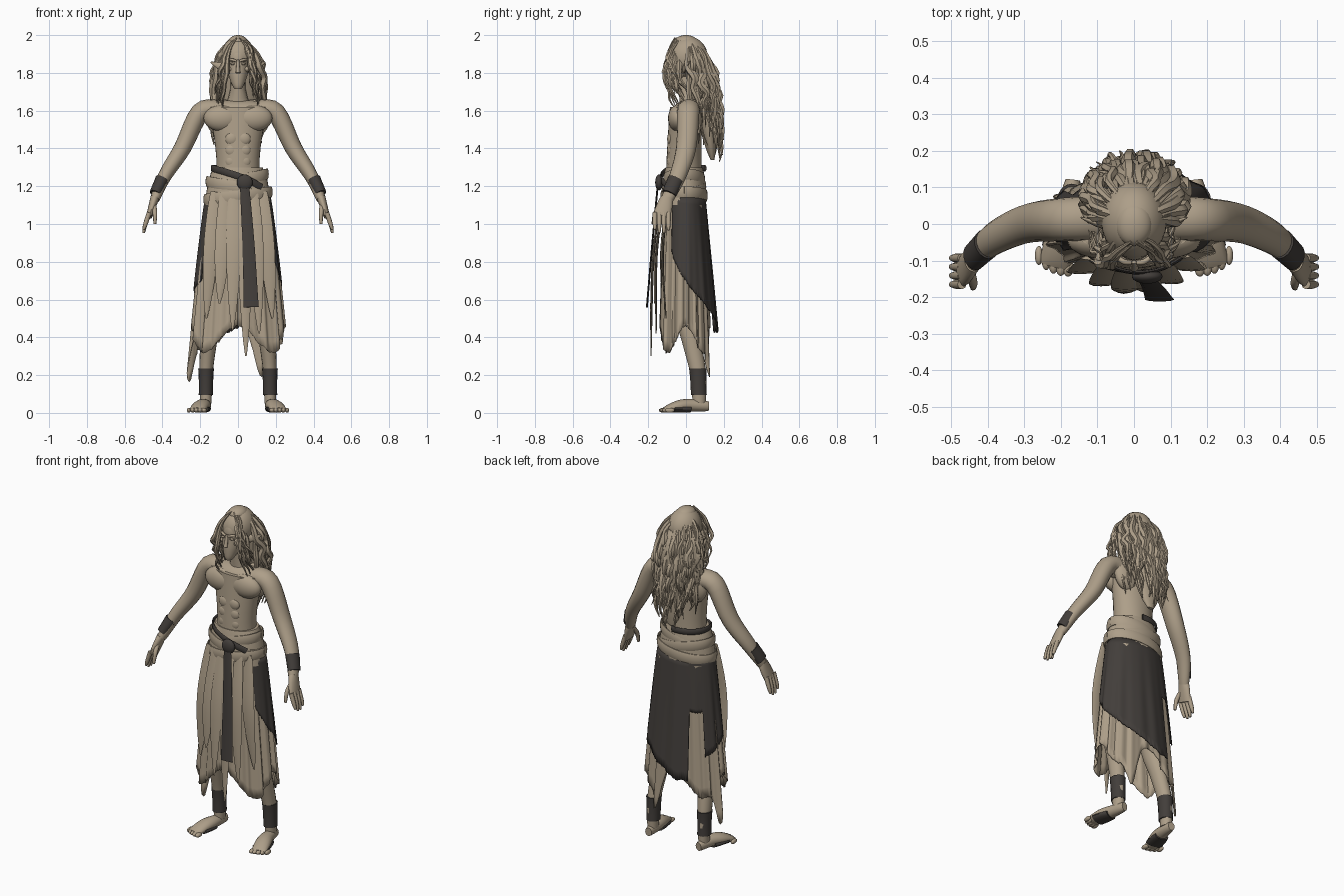
import bpy, bmesh, math, random
from mathutils import Vector, Matrix

random.seed(4)
cube = bpy.data.objects.get("Cube")
if cube:
    bpy.data.objects.remove(cube)
ACROSS, DEPTH, UP = Vector((1, 0, 0)), Vector((0, 1, 0)), Vector((0, 0, 1))


def material(name, *colour):
    mat = bpy.data.materials.new(name)
    mat.use_nodes = True
    mat.diffuse_color = (*colour, 1)
    mat.node_tree.nodes["Principled BSDF"].inputs["Base Color"].default_value = (*colour, 1)
    return mat


TAN = material("warm_tan", .42, .345, .25)
DARK = material("dark_leather", .055, .048, .043)


def finish(bm, name, mat, mirror=False, thickness=0):
    bmesh.ops.recalc_face_normals(bm, faces=bm.faces)
    mesh = bpy.data.meshes.new(name)
    bm.to_mesh(mesh)
    bm.free()
    mesh.materials.append(mat)
    mesh.shade_smooth()
    mesh.set_sharp_from_angle(angle=math.radians(50))
    part = bpy.data.objects.new(name, mesh)
    bpy.context.collection.objects.link(part)
    if thickness:
        part.modifiers.new("Thickness", "SOLIDIFY").thickness = thickness
    if mirror:
        part.modifiers.new("Mirror", "MIRROR").use_mirror_merge = False


def lerp(start, end, amount):
    return start + (end - start) * amount


def spline(points, steps):
    """Smooth curve through a few points."""
    ends = [Vector(p) for p in (points[0], *points, points[-1])]
    path = []
    for before, start, end, after in zip(ends, ends[1:], ends[2:], ends[3:]):
        for step in range(steps):
            t = step / steps
            bend_in, bend_out = (end - before) / 2, (after - start) / 2
            ease = t * t * (3 - 2 * t)
            path.append(start.lerp(end, ease) + bend_in * t * (1 - t) ** 2 - bend_out * t * t * (1 - t))
    return path + [ends[-1]]


def sweep(bm, points, wide, deep=None, sides=16, steps=5, ref=DEPTH):
    """Skin ovals along a curve; wide and deep are (start, end, bulge). No ref keeps the ovals level."""
    path = spline(points, steps)
    last = len(path) - 1
    rings = []
    for i, centre in enumerate(path):
        along = path[min(i + 1, last)] - path[max(i - 1, 0)]
        u = along.cross(ref).normalized() if ref else ACROSS
        v = along.cross(u).normalized() if ref else DEPTH
        swell = math.sin(math.pi * i / last)
        half_u, half_v = (lerp(r[0], r[1], i / last) + r[2] * swell for r in (wide, deep or wide))
        angles = [math.tau * k / sides for k in range(sides)]
        rings.append([bm.verts.new(centre + u * half_u * math.cos(a) + v * half_v * math.sin(a)) for a in angles])
    for ring, following in zip(rings, rings[1:]):
        for k in range(sides):
            bm.faces.new((ring[k], ring[k - 1], following[k - 1], following[k]))
    bm.faces.new(rings[0])
    bm.faces.new(rings[-1])


def ball(bm, place, size):
    matrix = Matrix.Translation(place) @ Matrix.Diagonal((*size, 1))
    bmesh.ops.create_uvsphere(bm, u_segments=24, v_segments=16, radius=1, matrix=matrix)


def tube(name, mat, points, wide, deep=None, mirror=False, **options):
    bm = bmesh.new()
    sweep(bm, points, wide, deep, **options)
    finish(bm, name, mat, mirror)


# torso, shoulders and neck
bm = bmesh.new()
sweep(bm, [(0, -.01, 1.1), (0, -.01, 1.35), (0, 0, 1.62)], (.14, .17, -.04), (.1, .085, 0), sides=32, ref=None)
ball(bm, (0, .012, 1.59), (.21, .085, .068))
sweep(bm, [(0, .03, 1.6), (0, 0, 1.78)], (.09, .04, -.02), (.06, .045, 0), ref=None)
finish(bm, "torso", TAN)

# shallow chest, stomach and back muscles
bm = bmesh.new()
ball(bm, (.082, -.045, 1.56), (.1, .05, .07))
ball(bm, (.08, .045, 1.56), (.09, .045, .1))
for row in range(3):
    ball(bm, (.032, -.08, 1.45 - row * .06), (.036, .02, .036))
finish(bm, "muscles", TAN, mirror=True)

# arms, wrist bands and hands
tube("arm", TAN, [(.1, .015, 1.6), (.2, .012, 1.59), (.295, 0, 1.4), (.39, -.045, 1.25), (.44, -.1, 1.13)],
     (.055, .024, .006), (.062, .032, .006), mirror=True)
tube("wrist_band", DARK, [(.402, -.055, 1.235), (.438, -.09, 1.16)], (.037, .031, 0), (.043, .039, 0), mirror=True)
bm = bmesh.new()
sweep(bm, [(.44, -.1, 1.14), (.47, -.13, 1.04)], (.024, .016, 0), (.032, .044, .005))
for finger in range(4):
    y = -.165 + finger * .024
    length = .08 + .02 * math.sin(finger)
    sweep(bm, [(.47, y, 1.06), (.49, y, 1), (.5, y, 1.05 - length)], (.013, .006, .002), sides=8)
sweep(bm, [(.45, -.12, 1.11), (.44, -.16, 1.06), (.44, -.175, 1)], (.014, .007, .002), sides=8)
finish(bm, "hand", TAN, mirror=True)

# legs, ankle wraps, feet and dark sole bindings
tube("leg", TAN, [(.09, 0, 1.1), (.13, -.01, .6), (.155, .03, .38), (.17, .065, .2), (.17, .07, .05)],
     (.08, .03, -.01), (.09, .035, -.01), mirror=True, ref=None)
tube("ankle_wrap", DARK, [(.169, .063, .235), (.17, .068, .095)], (.042, .038, -.002), (.047, .042, -.002),
     mirror=True, ref=None)
bm = bmesh.new()
sweep(bm, [(.167, .12, .035), (.18, .02, .04), (.2, -.05, .034), (.217, -.115, .016)],
      (.02, .042, .012), (.025, .012, .015), ref=UP)
for toe in range(5):
    ball(bm, (.18 + toe * .02, -.118 + .002 * toe * toe, .014), (.015 - toe * .001, .026, .013))
finish(bm, "foot", TAN, mirror=True)
tube("sole_binding", DARK, [(.182, .02, .021), (.203, -.07, .021)], (.04, .05, .003), (.02, .02, 0),
     mirror=True, ref=UP)

# head, nose, lips and chin
bm = bmesh.new()
ball(bm, (0, 0, 1.87), (.07, .1, .1))
sweep(bm, [(0, -.02, 1.86), (0, -.055, 1.78), (0, -.085, 1.715)], (.066, .018, .006), (.09, .02, .003),
      sides=28, ref=None)
sweep(bm, [(0, -.103, 1.87), (0, -.12, 1.8)], (.006, .013, 0), (.006, .011, 0), sides=10)
for lip in (1.769, 1.762):
    ball(bm, (0, -.104, lip), (.018, .008, .004))
finish(bm, "head", TAN)

# brows, eyes, cheeks and pointed ears
bm = bmesh.new()
sweep(bm, [(.008, -.106, 1.862), (.03, -.102, 1.869), (.056, -.08, 1.867)], (.006, .005, .002), sides=8, ref=UP)
ball(bm, (.028, -.1, 1.848), (.014, .008, .006))
ball(bm, (.044, -.07, 1.82), (.02, .025, .016))
sweep(bm, [(.06, -.01, 1.825), (.1, 0, 1.838), (.145, .018, 1.857)], (.028, .002, .003), (.01, .002, .002))
finish(bm, "brows_and_ears", TAN, mirror=True)

# hair cap and the mass falling down the back
bm = bmesh.new()
ball(bm, (0, .01, 1.885), (.09, .105, .108))
ball(bm, (0, 0, 1.965), (.05, .06, .035))
sweep(bm, [(0, .03, 1.92), (0, .1, 1.62), (0, .14, 1.34)], (.075, .02, .06), (.07, .01, .02), sides=24, ref=None)
finish(bm, "hair_mass", TAN)


def lock(bm, place, width, wave):
    """One wavy tapering strand; place gives its point at each fraction of its length."""
    points = []
    for n in range(9):
        sway = wave * min(1, n / 3)
        jitter = Vector((random.uniform(-sway, sway), random.uniform(-sway, sway), 0))
        points.append(Vector(place(n / 8)) + jitter)
    sweep(bm, points, (width / 3, width / 6, width), sides=6, steps=3)


# loose locks: around the back and sides, then framing the face
bm = bmesh.new()
count = 56
for i in range(count):
    angle = math.radians(lerp(-15, 195, (i + random.random()) / count))
    c, s = math.cos(angle), math.sin(angle)
    end = random.uniform(1.28, 1.5) + abs(c) / 8

    def fall(f):
        out = .015 + .112 * (1 - (1 - f) ** 5)
        return out * c, .01 + .085 * f + out * s * (1 - f / 4), lerp(1.983, end, f)
    lock(bm, fall, random.uniform(.008, .018), .017)
for i in range(28):
    side = 1 if i % 2 else -1
    back, end, spread = random.random() * .08, random.uniform(1.59, 1.76), random.uniform(.075, .11)

    def frame(f):
        return side * (.008 + spread * math.sqrt(f)), back - .06 - .055 * math.sin(math.pi * f), lerp(1.985, end, f)
    lock(bm, frame, random.uniform(.006, .012), .01)
finish(bm, "hair_locks", TAN)


def drape(name, mat, first, final, hem, offset, back_flare, pleats, fold):
    """Pleated cloth around the hips, from angle first to final, with a hem height rule."""
    bm = bmesh.new()
    rows, cols, top = 14, 160, 1.14
    grid = []
    for i in range(cols + 1):
        degrees = lerp(first, final, i / cols)
        angle = math.radians(degrees)
        low = hem(degrees) + random.uniform(-.006, .006)
        wave = math.sin(pleats * angle) + math.sin(pleats * 1.7 * angle) / 2
        column = []
        for j in range(rows + 1):
            z = lerp(top, low, j / rows)
            t = (top - z) / .8
            pleat = 1 + fold * min(1, t * 2) * wave
            x = (.165 + offset + .09 * t ** .85) * math.cos(angle)
            reach = .095 + back_flare * t if angle % math.tau < math.pi else .115 + .025 * t
            column.append(bm.verts.new((x * pleat, (reach + offset) * math.sin(angle) * pleat, z)))
        grid.append(column)
    for left, right in zip(grid, grid[1:]):
        for j in range(rows):
            bm.faces.new((left[j], right[j], right[j + 1], left[j + 1]))
    finish(bm, name, mat, thickness=.005)


# tan underskirt with two trailing tails, dark overskirt cut away at the back
def under_hem(degrees):
    tails = sum(drop * math.exp(-((degrees - tail) / 9) ** 2) for tail, drop in ((64, .18), (163, .25)))
    return .39 + .07 * math.cos(math.radians(4 * degrees)) - tails


def outer_hem(degrees):
    if degrees < 118:
        return lerp(.87, .42, ((degrees + 36) / 140) ** .7) if degrees < 104 else .43
    return .83 if degrees < 143 else .57 + (degrees - 143) / 500


drape("under_skirt", TAN, -90, 270, under_hem, 0, .035, 18, .035)
drape("outer_skirt", DARK, -36, 212, outer_hem, .009, .075, 12, .015)

# dark sash tail and ragged strips at the front
tube("front_sash", DARK, [(.035, -.15, 1.2), (.055, -.178, .9), (.07, -.207, .56)],
     (.024, .04, 0), (.005, .005, 0), sides=8)
bm = bmesh.new()
for i, low in enumerate((.5, .58, .44, .3, .42, .5)):
    x = .05 * i - .12
    reach = 5 * x * x - .19
    sweep(bm, [(x, 2 * x * x - .122, 1.17), (x * 1.2, reach * .6 - .06, .85), (x * 1.4, reach, low)],
          (.025, .004, .025), (.005, .003, .002), sides=8)
finish(bm, "front_strips", TAN)

# waist wrap with soft diagonal folds
bm = bmesh.new()
sweep(bm, [(0, -.01, 1.1), (0, -.01, 1.3)], (.178, .13, .008), (.117, .098, .006), sides=32, ref=None)
for height, tilt in ((1.15, .02), (1.195, -.03), (1.23, .035)):
    size = .176 - (height - 1.15) / 4
    turns = [math.tau * k / 24 for k in range(25)]
    ring = [(size * math.cos(a), size * .67 * math.sin(a) - .01, height + tilt * math.cos(a)) for a in turns]
    sweep(bm, ring, (.007, .007, 0), (.03, .03, 0), sides=10, steps=2, ref=UP)
finish(bm, "waist_wrap", TAN)

# belt dropping to the left front, with a round buckle
belt = []
for degrees in range(80, 325, 20):
    drop = .1 * max(0, (degrees - 180) / 140) ** 2
    size, angle = .138 + drop / 4, math.radians(degrees)
    belt.append((size * math.cos(angle), size * .82 * math.sin(angle) - .01, 1.295 - drop))
tube("belt", DARK, belt, (.006, .006, 0), (.018, .018, 0), sides=8, ref=UP)
bm = bmesh.new()
ball(bm, (.036, -.143, 1.22), (.042, .02, .042))
finish(bm, "buckle", DARK)
